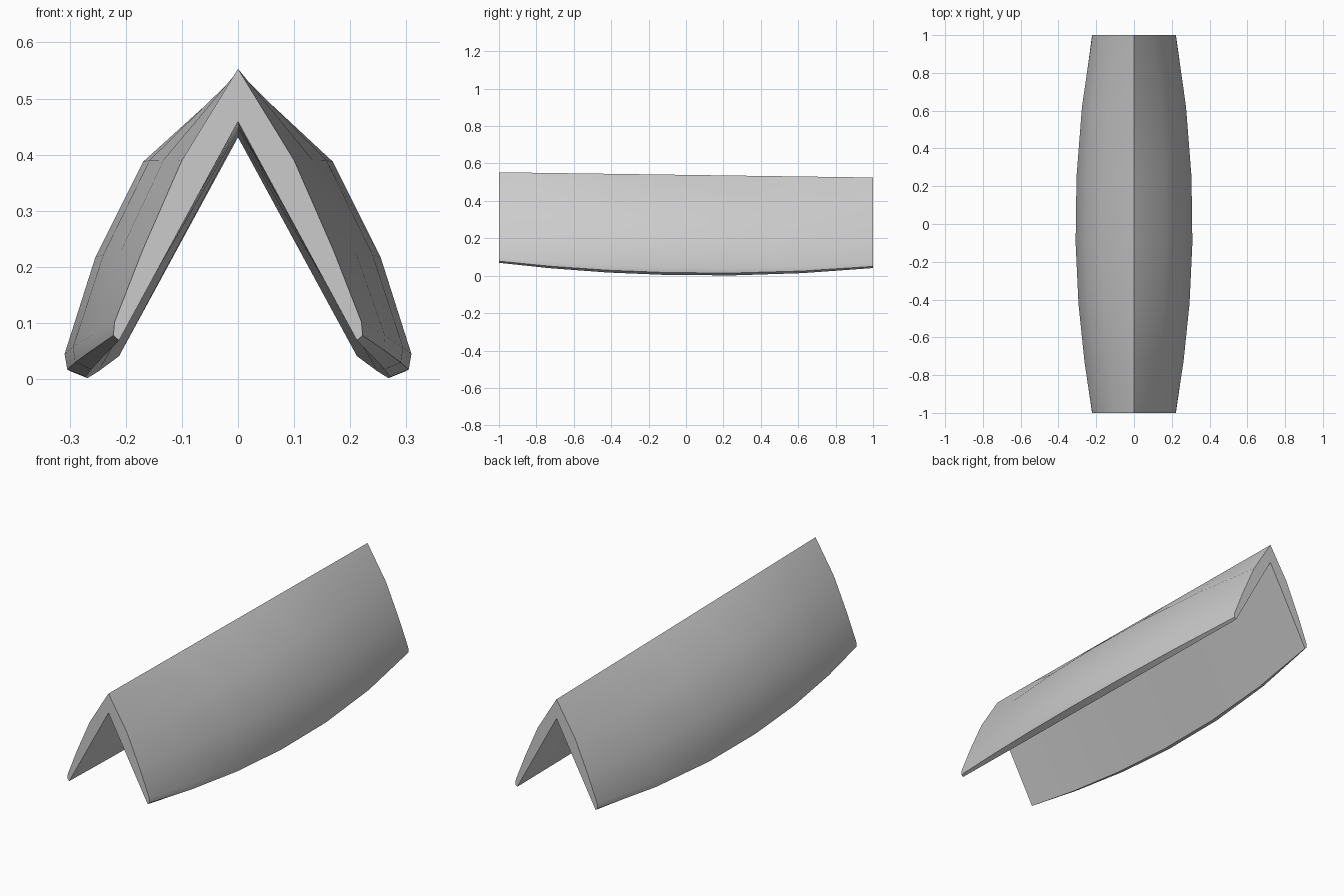
import bpy, bmesh

if "Cube" in bpy.data.objects:
    bpy.data.objects.remove(bpy.data.objects["Cube"])

# Half cross-section: ((x, z) at the ends, (x, z) at mid-length), from outer ridge to inner ridge
PROFILE = [
    ((0.0, 0.539), (0.0, 0.539)),      # outer ridge
    ((0.10, 0.376), (0.17, 0.386)),    # upper bulge
    ((0.17, 0.216), (0.255, 0.216)),   # lower bulge
    ((0.22, 0.088), (0.31, 0.043)),    # widest point
    ((0.222, 0.064), (0.305, 0.015)),  # rounded lip
    ((0.212, 0.055), (0.272, 0.002)),  # bottom edge
    ((0.0, 0.445), (0.0, 0.445)),      # inner ridge
]
STATIONS = [-1.0, -0.73, -0.42, -0.1, 0.25, 0.62, 1.0]
TILT = 0.014                           # whole roof slopes down to the back


def section(bm, y):
    b = 1 - y * y
    half = [(e[0] + (m[0] - e[0]) * b, e[1] + (m[1] - e[1]) * b) for e, m in PROFILE]
    ring = half + [(-x, z) for x, z in reversed(half[1:-1])]
    return [bm.verts.new((x, y, max(0.0, z - TILT * y))) for x, z in ring]


# Bulging tent-shaped shell lofted along y
bm = bmesh.new()
rings = [section(bm, y) for y in STATIONS]
n = len(rings[0])
for a, c in zip(rings, rings[1:]):
    for i in range(n):
        j = (i + 1) % n
        bm.faces.new((a[i], a[j], c[j], c[i]))

# End caps, one per leg
k = len(PROFILE)
for r in (rings[0], rings[-1]):
    bm.faces.new(r[:k])
    bm.faces.new(r[k - 1:] + [r[0]])
bmesh.ops.recalc_face_normals(bm, faces=bm.faces)

mesh = bpy.data.meshes.new("roof_shell")
bm.to_mesh(mesh)
bm.free()
roof = bpy.data.objects.new("roof_shell", mesh)
bpy.context.collection.objects.link(roof)

# Smooth sides, sharp ridge and ends
bpy.context.view_layer.objects.active = roof
roof.select_set(True)
bpy.ops.object.shade_smooth_by_angle(angle=0.9)
